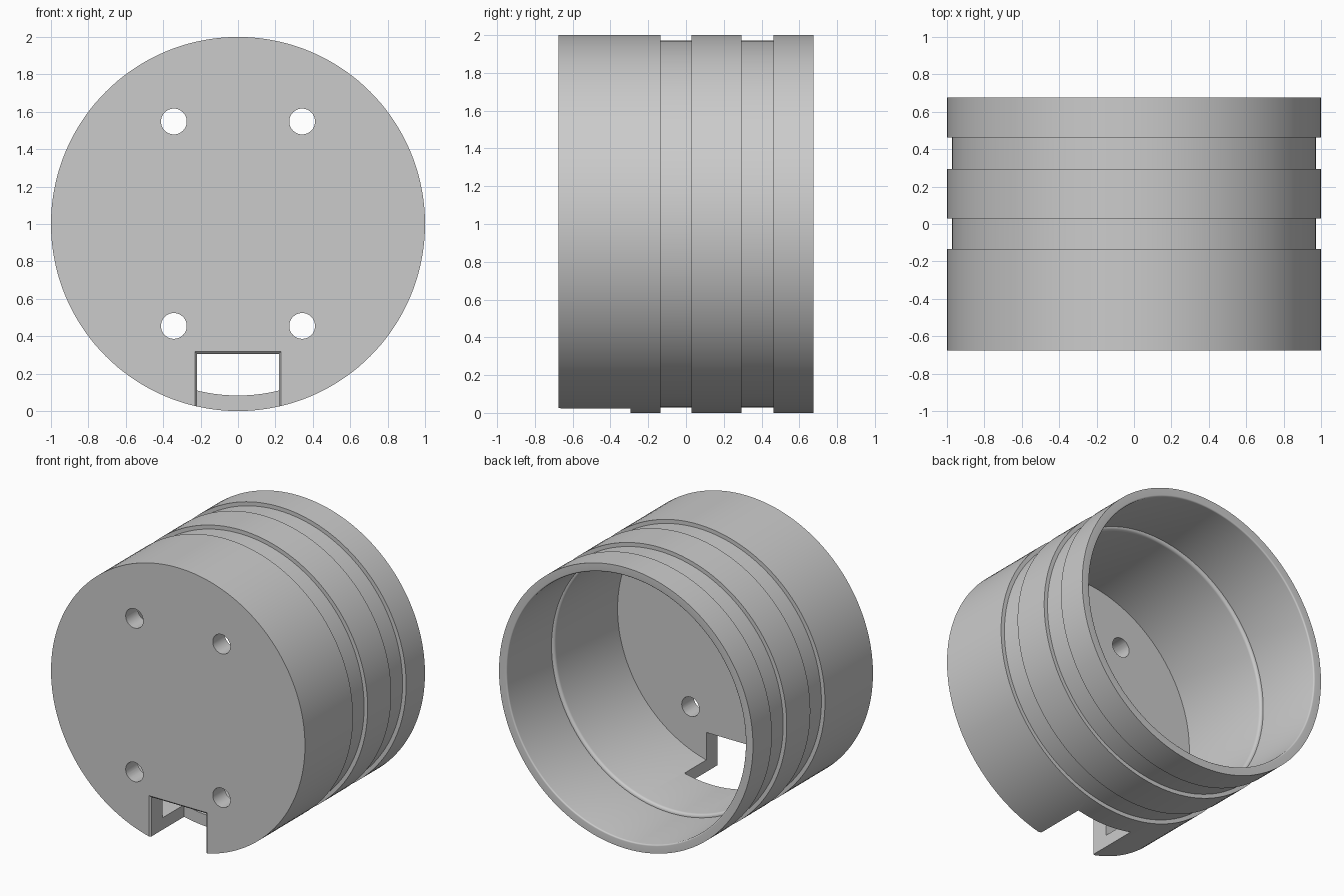
import bpy, bmesh, math
from mathutils import Vector, Matrix

cube = bpy.data.objects.get("Cube")
if cube:
    bpy.data.objects.remove(cube, do_unlink=True)

# Dimensions
FRONT, BACK, FLOOR, LEDGE = -0.675, 0.675, -0.54, 0.17
OUTER, GROOVE, MOUTH, BORE = 1.0, 0.972, 0.94, 0.917
FILLET = 0.02

grey = bpy.data.materials.new("plain grey")
grey.use_nodes = True
grey.diffuse_color = (0.6, 0.6, 0.6, 1)
grey.node_tree.nodes["Principled BSDF"].inputs["Base Color"].default_value = (0.6, 0.6, 0.6, 1)


def make_object(name, bm):
    bmesh.ops.recalc_face_normals(bm, faces=bm.faces)
    mesh = bpy.data.meshes.new(name)
    bm.to_mesh(mesh)
    bm.free()
    mesh.materials.append(grey)
    obj = bpy.data.objects.new(name, mesh)
    bpy.context.collection.objects.link(obj)
    return obj


def arc(cx, cy, r, start, end, steps=5):
    """Points (radius, y) of a rounded corner."""
    angles = [math.radians(start + (end - start) * i / steps) for i in range(steps + 1)]
    return [(cx + r * math.cos(a), cy + r * math.sin(a)) for a in angles]


def lathe(name, profile, segments=144):
    bm = bmesh.new()
    verts = [bm.verts.new((r, y, 1)) for r, y in profile]
    edges = [bm.edges.new(pair) for pair in zip(verts, verts[1:])]
    bmesh.ops.spin(bm, geom=verts + edges, cent=(0, 0, 1), axis=(0, 1, 0),
                   angle=math.tau, steps=segments, use_merge=False)
    bmesh.ops.remove_doubles(bm, verts=bm.verts, dist=0.0001)
    return make_object(name, bm)


# Cup body: closed front, two outer grooves, stepped bore open at the back
profile = [(0, FRONT), (OUTER, FRONT)]
for start, end in ((-0.135, 0.03), (0.295, 0.463)):
    profile += [(OUTER, start), (GROOVE, start), (GROOVE, end), (OUTER, end)]
profile += [(OUTER, BACK)]
profile += arc(MOUTH + 0.01, BACK - 0.01, 0.01, 90, 180)
profile += [(MOUTH, LEDGE)]
profile += arc(BORE + FILLET, LEDGE - FILLET, FILLET, 90, 180)
profile += [(BORE, FLOOR), (0, FLOOR)]
body = lathe("cup_body", profile)


# Four screw holes through the front wall
def hole_cutter(x, z):
    bm = bmesh.new()
    bmesh.ops.create_cone(bm, cap_ends=True, segments=40, radius1=0.069, radius2=0.069, depth=0.4,
                          matrix=Matrix.Translation((x, -0.6, z)) @ Matrix.Rotation(math.pi / 2, 4, "X"))
    return make_object("hole_cutter", bm)


# Cable notch at the bottom of the front, slightly flared at the front edge
def notch_cutter():
    bm = bmesh.new()
    rings = []
    for y, grow in ((-0.8, 0.012), (FRONT, 0.012), (FRONT + 0.012, 0), (-0.295, 0)):
        w, top = 0.218 + grow, 0.305 + grow
        rings.append([bm.verts.new(p) for p in
                      ((-w, y, -0.2), (w, y, -0.2), (w, y, top), (-w, y, top))])
    for a, b in zip(rings, rings[1:]):
        for i in range(4):
            j = (i + 1) % 4
            bm.faces.new((a[i], a[j], b[j], b[i]))
    bm.faces.new(rings[0])
    bm.faces.new(rings[-1])
    return make_object("notch_cutter", bm)


cutters = [hole_cutter(x, z) for x in (-0.343, 0.343) for z in (0.455, 1.548)]
cutters.append(notch_cutter())

bpy.ops.object.select_all(action="DESELECT")
bpy.context.view_layer.objects.active = body
body.select_set(True)
for cutter in cutters:
    cutter.hide_render = True
    mod = body.modifiers.new("cut", "BOOLEAN")
    mod.operation = "DIFFERENCE"
    mod.solver = "EXACT"
    mod.object = cutter
    bpy.ops.object.modifier_apply(modifier=mod.name)
    bpy.data.objects.remove(cutter, do_unlink=True)

bpy.ops.object.shade_smooth_by_angle(angle=math.radians(30))
